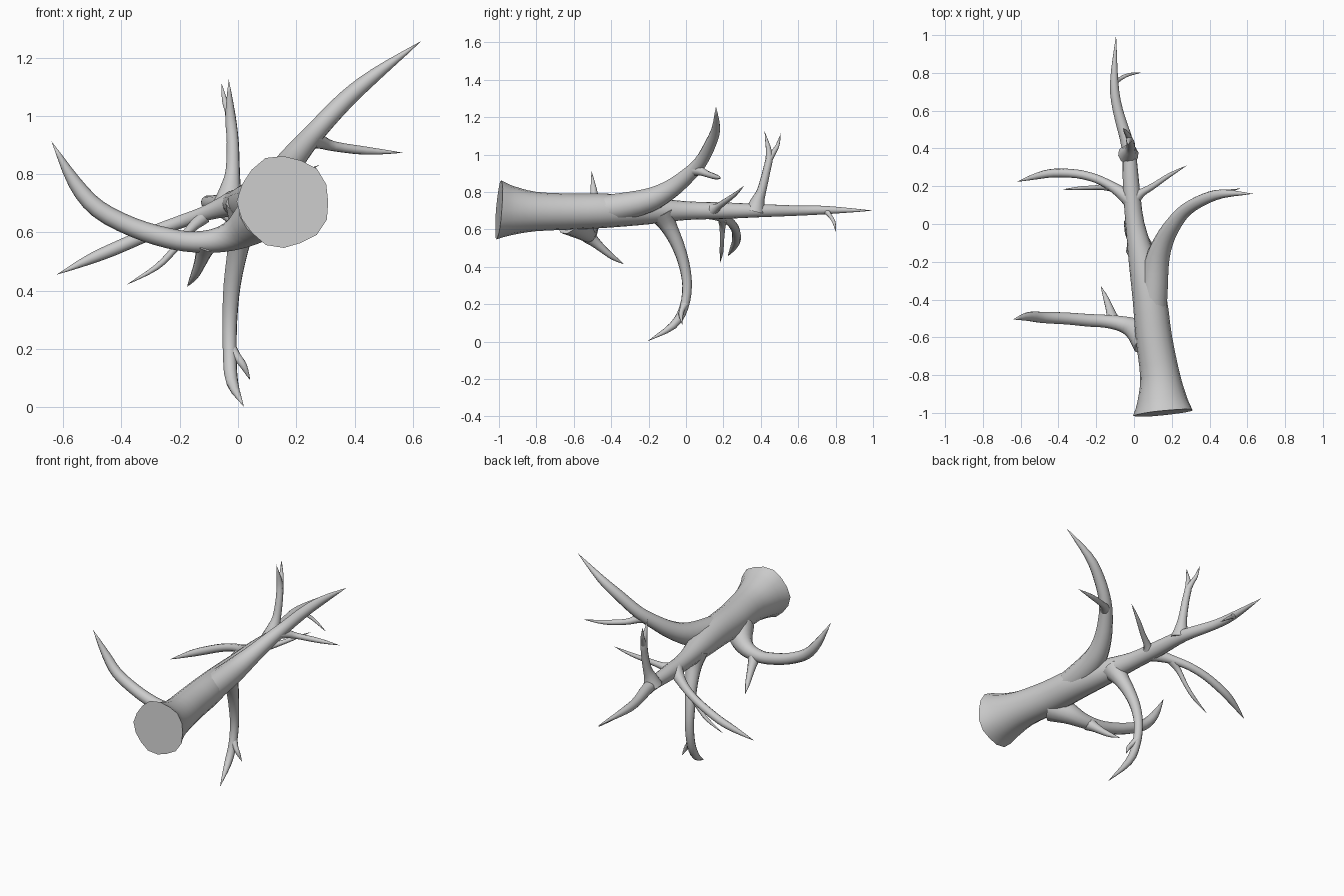
import bpy, bmesh, math
from mathutils import Vector


def spline(pts, steps):
    """Catmull-Rom through (x, y, z, radius) points."""
    p = [Vector(q) for q in pts]
    p = [2 * p[0] - p[1]] + p + [2 * p[-1] - p[-2]]
    out = []
    for i in range(1, len(p) - 2):
        a, b, c, d = p[i - 1:i + 3]
        for k in range(steps):
            t = k / steps
            out.append(0.5 * (2 * b + (c - a) * t + (2 * a - 5 * b + 4 * c - d) * t * t
                              + (3 * b - a - 3 * c + d) * t ** 3))
    out.append(p[-2])
    return out


def limb(name, pts, sides=10, steps=3, lumps=0.0):
    """Tapered tube with a pointed tip, swept along a smooth path."""
    path = spline(pts, steps)
    pos = [q.to_3d() for q in path]
    bm = bmesh.new()
    rings, u = [], None
    for i, c in enumerate(pos[:-1]):
        t = (pos[i + 1] - pos[max(i - 1, 0)]).normalized()
        if u is None:
            u = t.orthogonal()
        u = (u - t * u.dot(t)).normalized()
        v = t.cross(u)
        ring = []
        for k in range(sides):
            a = math.tau * k / sides
            fade = max(0, 1 - i / 4)
            r = max(path[i][3], 0.002) * (1 + lumps * fade * math.sin(5 * a + 1))
            ring.append(bm.verts.new(c + r * (u * math.cos(a) + v * math.sin(a))))
        rings.append(ring)
    for r0, r1 in zip(rings, rings[1:]):
        for k in range(sides):
            n = (k + 1) % sides
            bm.faces.new((r0[k], r0[n], r1[n], r1[k]))
    tip = bm.verts.new(pos[-1])
    for k in range(sides):
        bm.faces.new((rings[-1][k], rings[-1][(k + 1) % sides], tip))
    bm.faces.new(rings[0][::-1])
    bmesh.ops.recalc_face_normals(bm, faces=bm.faces[:])
    me = bpy.data.meshes.new(name)
    bm.to_mesh(me)
    bm.free()
    ob = bpy.data.objects.new(name, me)
    bpy.context.collection.objects.link(ob)
    bpy.ops.object.select_all(action='DESELECT')
    ob.select_set(True)
    bpy.context.view_layer.objects.active = ob
    bpy.ops.object.shade_smooth_by_angle(angle=math.radians(50))
    return ob


# Main trunk with a flared, slightly lumpy cut end
limb("trunk", [(.157, -1, .705, .158), (.15, -.93, .70, .132), (.137, -.8, .695, .105),
               (.105, -.6, .695, .096), (.083, -.4, .70, .09), (.045, -.2, .70, .073),
               (.005, 0, .70, .05), (-.015, .2, .70, .044), (-.03, .4, .70, .035),
               (-.085, .6, .70, .027), (-.105, .75, .703, .022), (-.095, 1, .70, .001)],
     sides=16, lumps=.03)

# Large upper right fork and its side shoot
limb("right_fork", [(.095, -.5, .70, .078), (.105, -.35, .72, .076), (.122, -.2, .755, .066),
                    (.158, -.09, .81, .052), (.21, 0, .88, .042), (.275, .075, .955, .035),
                    (.37, .13, 1.055, .031), (.47, .16, 1.14, .023), (.63, .16, 1.257, .001)],
     sides=12)
limb("right_fork_shoot", [(.245, .04, .92, .034), (.285, .08, .91, .024), (.33, .115, .895, .017),
                          (.44, .16, .88, .014), (.565, .188, .873, .001)])

# Long left branch near the base
limb("left_branch", [(.07, -.62, .65, .085), (.01, -.56, .605, .062), (-.06, -.53, .575, .044),
                     (-.15, -.515, .567, .036), (-.24, -.51, .58, .035), (-.36, -.50, .617, .033),
                     (-.48, -.495, .68, .031), (-.56, -.49, .77, .024), (-.64, -.505, .912, .001)])
limb("left_branch_shoot", [(-.105, -.525, .565, .04), (-.118, -.485, .53, .028),
                           (-.132, -.44, .49, .02), (-.15, -.39, .45, .014),
                           (-.175, -.33, .413, .001)])

# Downward branch
limb("lower_branch", [(.03, -.13, .69, .075), (.015, -.095, .62, .047), (-.002, -.05, .53, .036),
                      (-.02, -.012, .42, .030), (-.028, .006, .30, .026), (-.028, -.012, .18, .024),
                      (-.02, -.07, .085, .021), (.02, -.205, .002, .001)])
limb("lower_branch_shoot", [(-.025, -.005, .20, .022), (-.003, -.02, .172, .015),
                            (.02, -.027, .14, .012), (.042, -.02, .092, .001)])

# Upward branch
limb("upper_branch", [(-.03, .37, .70, .055), (-.024, .385, .755, .036), (-.018, .405, .81, .025),
                      (-.018, .43, .91, .021), (-.026, .445, 1.0, .018), (-.032, .42, 1.125, .001)])
limb("upper_branch_shoot", [(-.022, .442, .97, .019), (-.032, .47, 1.015, .014),
                            (-.045, .49, 1.05, .010), (-.057, .507, 1.112, .001)])

# Drooping left branch
limb("drooping_branch", [(-.01, .12, .70, .046), (-.06, .16, .683, .035), (-.12, .20, .662, .026),
                         (-.20, .24, .635, .023), (-.30, .265, .597, .023), (-.42, .27, .545, .023),
                         (-.51, .255, .507, .018), (-.622, .223, .455, .001)])
limb("drooping_branch_shoot", [(-.115, .195, .655, .025), (-.165, .195, .61, .016),
                               (-.22, .192, .54, .012), (-.28, .19, .48, .010),
                               (-.382, .182, .42, .001)])

# Small twigs along the top of the trunk
limb("right_twig", [(-.005, .13, .70, .042), (.04, .165, .716, .022), (.10, .20, .742, .016),
                    (.19, .26, .785, .011), (.28, .31, .832, .001)])
limb("tip_twig", [(-.105, .75, .70, .02), (-.075, .768, .675, .011), (-.03, .79, .64, .009),
                  (.042, .803, .582, .001)])
